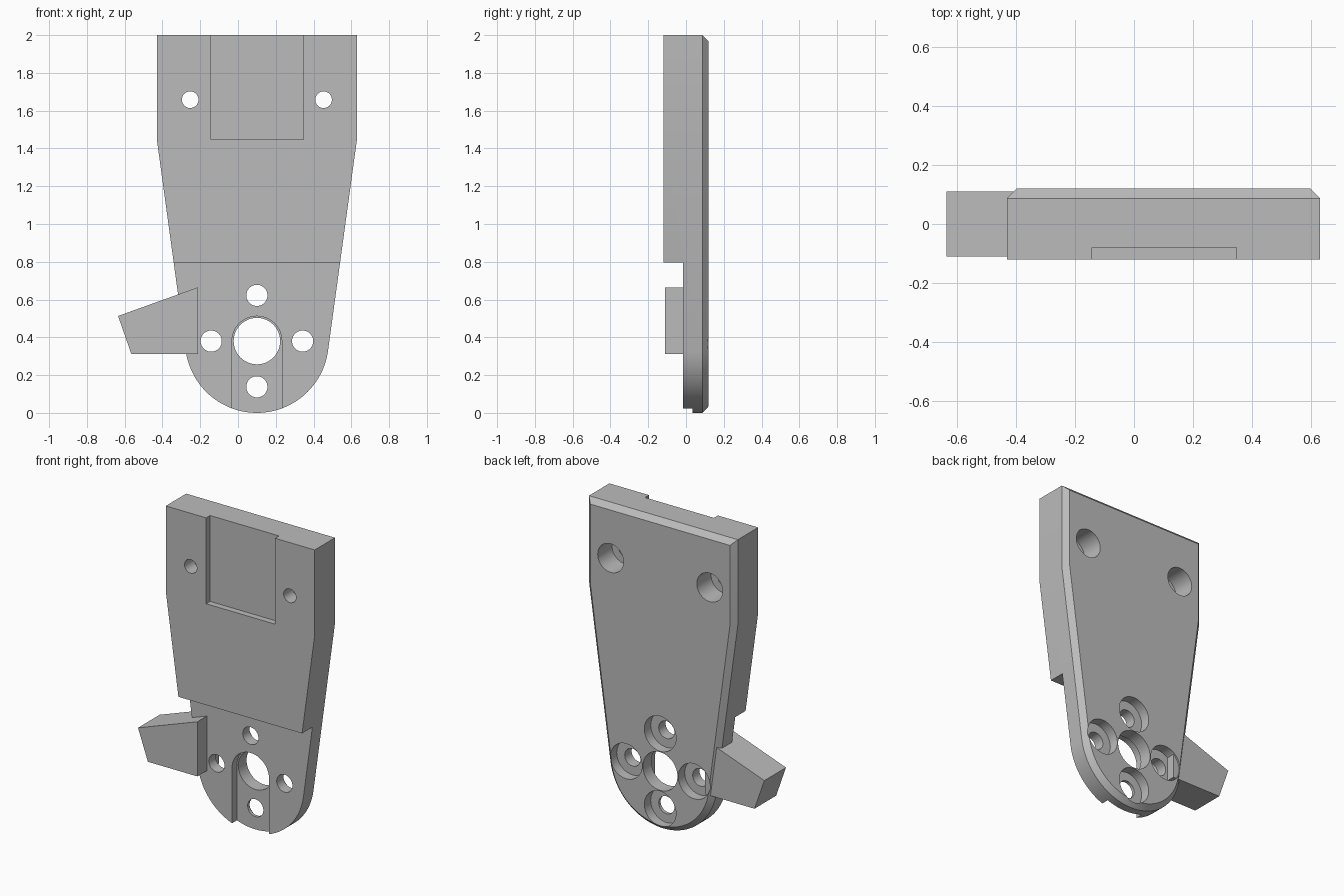
import bpy
import bmesh
from math import cos, sin, radians

if "Cube" in bpy.data.objects:
    bpy.data.objects.remove(bpy.data.objects["Cube"], do_unlink=True)

grey = bpy.data.materials.new("plain grey")
grey.use_nodes = True
colour = (0.5, 0.5, 0.5, 1)
grey.diffuse_color = colour
grey.node_tree.nodes["Principled BSDF"].inputs["Base Color"].default_value = colour

MID, HUB_Z = 0.10, 0.38   # centre line of the plate and height of the hub


def arc(x, z, r, start, end, steps):
    """Points along an arc in the xz plane, angles in degrees."""
    angles = [radians(start + (end - start) * i / steps) for i in range(steps + 1)]
    return [(x + r * cos(a), z + r * sin(a)) for a in angles]


def prism(name, points, front, back, chamfer=0):
    """Extrude an xz outline along y, optionally chamfering the back rim."""
    bm = bmesh.new()
    face = bm.faces.new([bm.verts.new((x, front, z)) for x, z in points])
    moved = bmesh.ops.extrude_face_region(bm, geom=[face], use_keep_orig=True)["geom"]
    for v in moved:
        if isinstance(v, bmesh.types.BMVert):
            v.co.y = back
    bmesh.ops.recalc_face_normals(bm, faces=bm.faces[:])
    if chamfer:
        rim = [e for e in bm.edges if all(abs(v.co.y - back) < 1e-5 for v in e.verts)]
        bmesh.ops.bevel(bm, geom=rim, offset=chamfer, segments=1,
                        affect='EDGES', profile=0.5)
    mesh = bpy.data.meshes.new(name)
    bm.to_mesh(mesh)
    bm.free()
    mesh.materials.append(grey)
    obj = bpy.data.objects.new(name, mesh)
    bpy.context.collection.objects.link(obj)
    return obj


def activate(obj):
    bpy.ops.object.select_all(action='DESELECT')
    obj.select_set(True)
    bpy.context.view_layer.objects.active = obj


def cut(body, points, front, back):
    """Subtract a prism from the body."""
    cutter = prism("cutter", points, front, back)
    cutter.hide_render = True
    mod = body.modifiers.new("cut", 'BOOLEAN')
    mod.operation = 'DIFFERENCE'
    mod.solver = 'EXACT'
    mod.object = cutter
    activate(body)
    bpy.ops.object.modifier_apply(modifier=mod.name)
    bpy.data.objects.remove(cutter, do_unlink=True)


def box(x0, x1, z0, z1):
    return [(x0, z0), (x1, z0), (x1, z1), (x0, z1)]


def circle(x, z, r, steps=40):
    return arc(x, z, r, 0, 360, steps)[:-1]


# Tapered plate with a rounded foot and a chamfered back rim
outline = [(-0.43, 1.45), (-0.43, 2), (0.63, 2), (0.63, 1.45)]
outline += arc(MID, HUB_Z, 0.38, -8, -172, 40)
plate = prism("mounting_plate", outline, -0.12, 0.12, 0.033)

# Thinner lower part and shallow pocket at the top
cut(plate, box(-1, 1, -0.5, 0.795), -0.5, -0.015)
cut(plate, box(-0.143, 0.348, 1.447, 2.2), -0.5, -0.08)

# Arched slot running from the hub to the foot, and the hub hole
slot = arc(MID, HUB_Z, 0.132, 0, 180, 24) + [(MID - 0.132, -0.2), (MID + 0.132, -0.2)]
cut(plate, slot, -0.5, 0.035)
cut(plate, circle(MID, HUB_Z, 0.123, 48), -0.5, 0.5)

# Ring of four counterbored screw holes around the hub
for dx, dz in ((1, 0), (-1, 0), (0, 1), (0, -1)):
    x, z = MID + 0.242 * dx, HUB_Z + 0.242 * dz
    cut(plate, circle(x, z, 0.113), 0.055, 0.5)
    cut(plate, circle(x, z, 0.056), -0.5, 0.5)

# Two deeply counterbored holes near the top
for side in (-1, 1):
    x = MID + 0.353 * side
    cut(plate, circle(x, 1.658, 0.092), -0.025, 0.5)
    cut(plate, circle(x, 1.658, 0.044), -0.5, 0.5)

# Side tab
tab = prism("side_tab", [(-0.212, 0.313), (-0.212, 0.665), (-0.635, 0.513),
                         (-0.565, 0.313)], -0.11, 0.11)

activate(plate)
bpy.ops.object.shade_smooth_by_angle(angle=radians(30))
